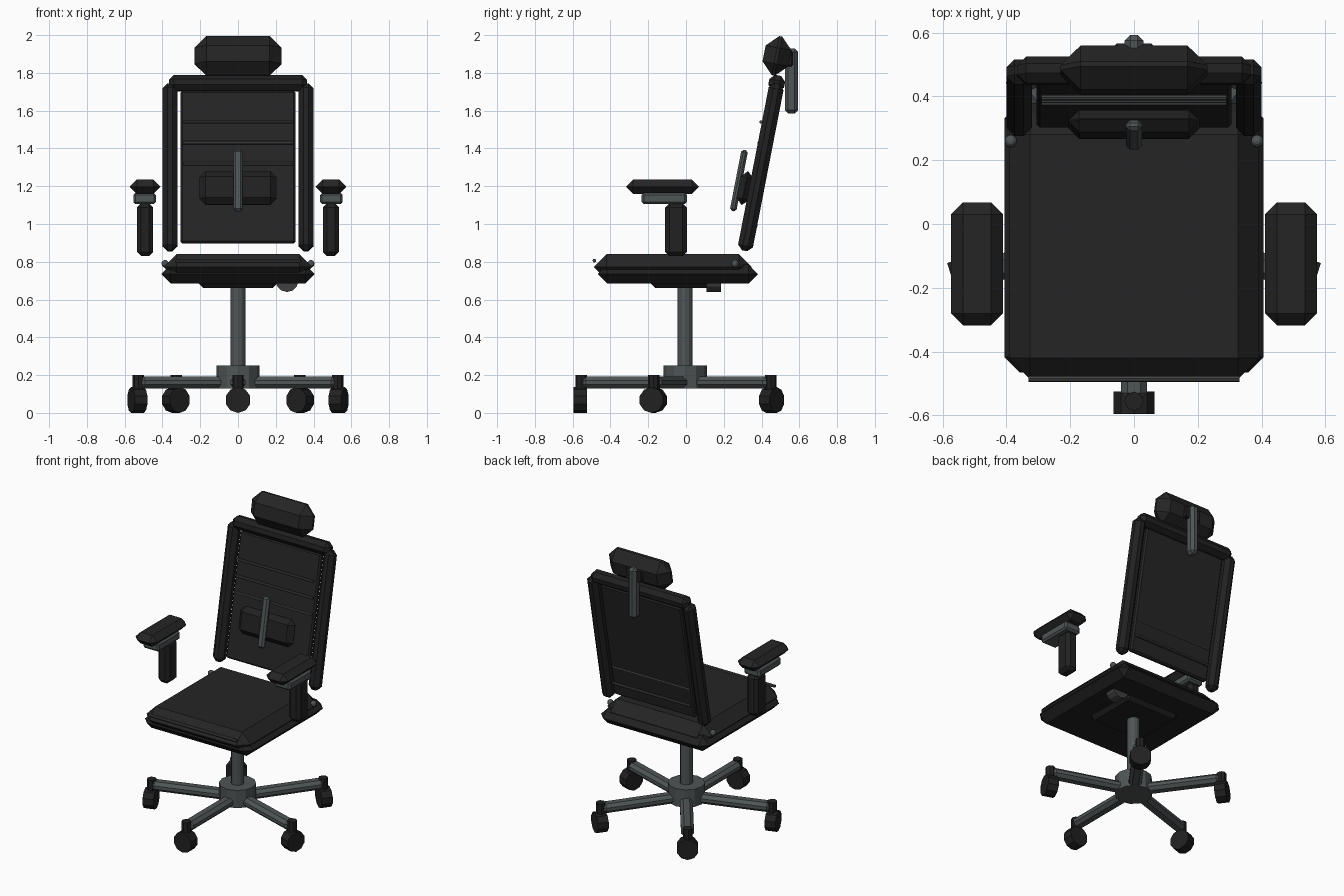
import bpy, bmesh, math
from mathutils import Matrix, Vector

if "Cube" in bpy.data.objects:
    bpy.data.objects.remove(bpy.data.objects["Cube"])


def material(name, rgb):
    m = bpy.data.materials.new(name)
    m.diffuse_color = (*rgb, 1)
    m.use_nodes = True
    m.node_tree.nodes["Principled BSDF"].inputs["Base Color"].default_value = m.diffuse_color
    return m


FABRIC = material("charcoal_fabric", (0.018, 0.018, 0.018))
PLASTIC = material("black_plastic", (0.015, 0.015, 0.015))
METAL = material("grey_metal", (0.078, 0.09, 0.092))
PIPING = material("grey_piping", (0.06, 0.062, 0.062))
KNOB = material("dark_grey_knob", (0.05, 0.05, 0.05))


def finish(name, bm, mat, matrix):
    bmesh.ops.recalc_face_normals(bm, faces=bm.faces)
    bm.transform(matrix)
    mesh = bpy.data.meshes.new(name)
    bm.to_mesh(mesh)
    bm.free()
    mesh.materials.append(mat)
    obj = bpy.data.objects.new(name, mesh)
    bpy.context.collection.objects.link(obj)
    return obj


def box(name, centre, size, chamfer, mat, tilt=0.0, turn=0.0):
    """Chamfered box, leaned back by tilt and turned about z."""
    bm = bmesh.new()
    bmesh.ops.create_cube(bm, size=1, matrix=Matrix.Diagonal((*size, 1)))
    if chamfer:
        bmesh.ops.bevel(bm, geom=bm.edges[:], offset=chamfer, segments=1,
                        affect='EDGES', clamp_overlap=True)
    place = (Matrix.Translation(centre) @ Matrix.Rotation(turn, 4, 'Z')
             @ Matrix.Rotation(-tilt, 4, 'X'))
    return finish(name, bm, mat, place)


def rod(name, centre, axis, radius, length, sides, mat):
    bm = bmesh.new()
    bmesh.ops.create_cone(bm, cap_ends=True, segments=sides, radius1=radius,
                          radius2=radius, depth=length)
    turn = Vector(axis).to_track_quat('Z', 'Y').to_matrix().to_4x4()
    return finish(name, bm, mat, Matrix.Translation(centre) @ turn)


def ball(name, centre, radius, mat):
    bm = bmesh.new()
    bmesh.ops.create_uvsphere(bm, u_segments=10, v_segments=6, radius=radius)
    return finish(name, bm, mat, Matrix.Translation(centre))


LEAN = math.radians(11)

# Five-legged base with casters
rod("hub", (0, -0.005, 0.19), (0, 0, 1), 0.115, 0.12, 12, METAL)
rod("gas_column", (0, -0.005, 0.46), (0, 0, 1), 0.04, 0.46, 12, METAL)
for i in range(5):
    a = math.radians(-90 + 72 * i)
    out = Vector((math.cos(a), math.sin(a), 0))

    def along(r, z):
        return out * r + Vector((0, 0, z))

    box(f"base_leg_{i}", along(0.305, 0.161), (0.49, 0.08, 0.062), 0.02, METAL, turn=a)
    rod(f"caster_stem_{i}", along(0.555, 0.16), (0, 0, 1), 0.03, 0.08, 8, PLASTIC)
    rod(f"caster_wheel_{i}", along(0.56, 0.068), out, 0.068, 0.07, 10, PLASTIC)

# Seat
box("seat_mechanism", (0, 0, 0.69), (0.42, 0.38, 0.06), 0.028, PLASTIC)
box("seat_board", (0, -0.043, 0.735), (0.812, 0.846, 0.1), 0.049, PLASTIC)
box("seat_cushion", (0, -0.07, 0.772), (0.785, 0.835, 0.136), 0.067, FABRIC)
rod("seat_front_piping", (0, -0.485, 0.806), (1, 0, 0), 0.01, 0.66, 8, PIPING)
rod("tension_knob", (0.26, 0.147, 0.70), (0, 1, 0), 0.06, 0.075, 12, KNOB)

# Back frame and panel
box("back_top_rail", (0, 0.48, 1.745), (0.73, 0.085, 0.085), 0.027, PLASTIC, LEAN)
box("back_panel", (0, 0.396, 1.3), (0.61, 0.036, 0.82), 0.01, FABRIC, LEAN)
for i in range(6):
    z = 0.99 + 0.11 * i
    y = max(0.37, 0.37 + 0.08 * (z - 1.21))
    rod(f"back_stripe_{i}", (0, y, z), (1, 0, 0), 0.009, 0.58, 8, PIPING)

# Lumbar support
box("lumbar_pad", (0, 0.312, 1.19), (0.41, 0.07, 0.18), 0.033, PLASTIC, LEAN)
box("lumbar_spine", (0, 0.28, 1.23), (0.05, 0.035, 0.33), 0.012, METAL, LEAN)

# Headrest
box("headrest", (0, 0.482, 1.89), (0.46, 0.14, 0.21), 0.062, FABRIC, LEAN)
box("headrest_plate", (0, 0.553, 1.875), (0.12, 0.025, 0.08), 0.006, PLASTIC)
box("headrest_post", (0, 0.558, 1.757), (0.058, 0.07, 0.345), 0.018, METAL)

# Mirrored parts: back side rails, seat pivots and armrests
for side, s in (("left", -1), ("right", 1)):
    box(f"back_side_rail_{side}", (s * 0.36, 0.396, 1.3), (0.08, 0.08, 0.9),
        0.026, PLASTIC, LEAN)
    ball(f"seat_pivot_{side}", (s * 0.386, 0.26, 0.79), 0.02, METAL)
    box(f"arm_post_{side}", (s * 0.492, -0.053, 0.97), (0.085, 0.115, 0.28),
        0.022, PLASTIC)
    box(f"arm_bracket_{side}", (s * 0.494, -0.115, 1.135), (0.12, 0.24, 0.06),
        0.012, METAL)
    box(f"arm_pad_{side}", (s * 0.492, -0.125, 1.197), (0.162, 0.385, 0.076),
        0.037, FABRIC)
